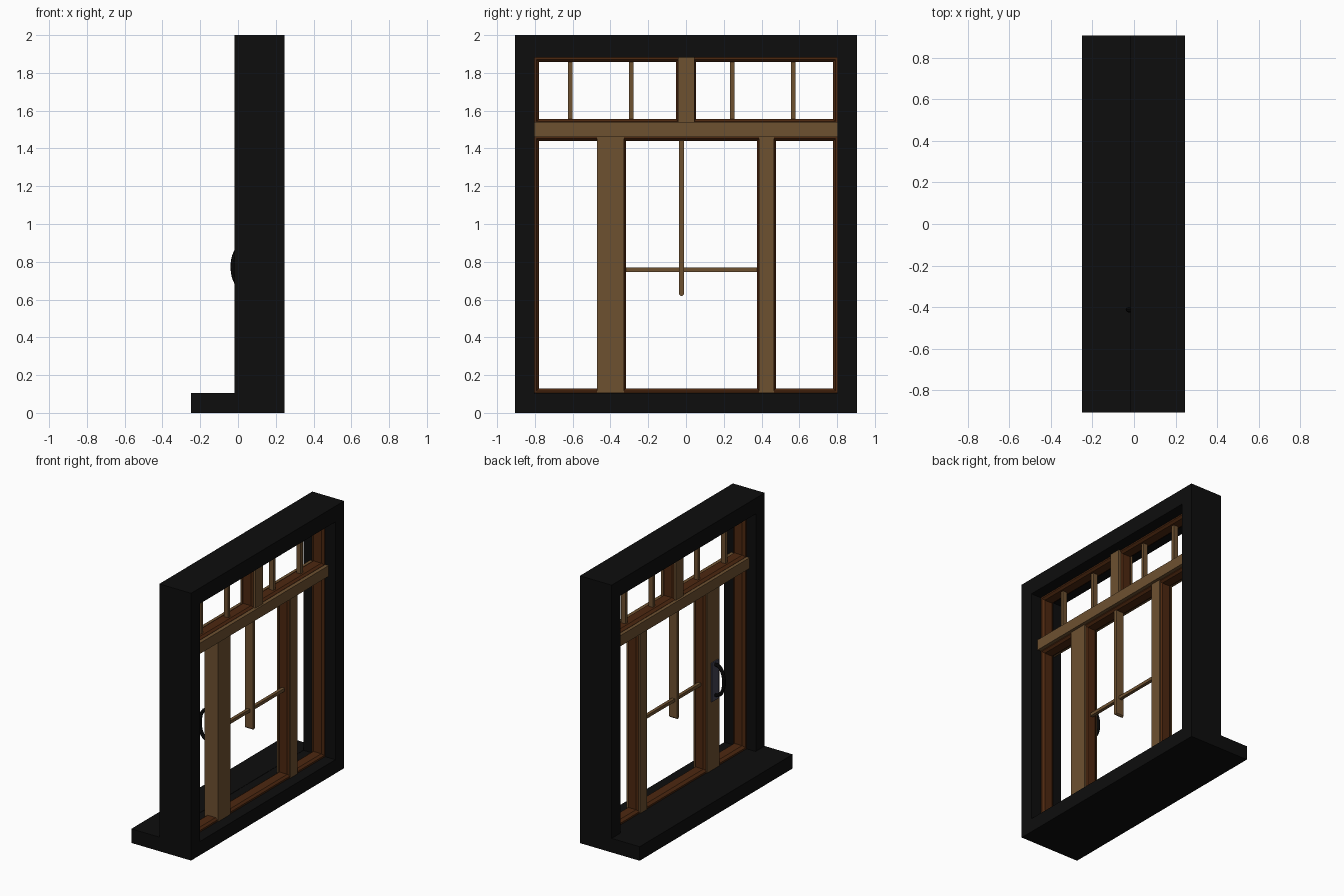
import bpy, bmesh, math

if "Cube" in bpy.data.objects:
    bpy.data.objects.remove(bpy.data.objects["Cube"])


def material(name, rgb):
    m = bpy.data.materials.new(name)
    m.diffuse_color = (*rgb, 1)
    m.use_nodes = True
    m.node_tree.nodes["Principled BSDF"].inputs["Base Color"].default_value = m.diffuse_color
    return m


BLACK = material("black_paint", (0.004, 0.004, 0.004))
WOOD = material("light_wood", (0.155, 0.082, 0.030))
TRIM = material("dark_red_wood", (0.075, 0.021, 0.005))
METAL = material("grey_metal", (0.055, 0.055, 0.085))


def finish(name, bm, mat):
    bmesh.ops.recalc_face_normals(bm, faces=bm.faces)
    me = bpy.data.meshes.new(name)
    bm.to_mesh(me)
    bm.free()
    me.materials.append(mat)
    ob = bpy.data.objects.new(name, me)
    bpy.context.collection.objects.link(ob)
    return ob


def box(name, x, y, z, mat, chamfer_bottom=0):
    bm = bmesh.new()
    bmesh.ops.create_cube(bm, size=1)
    for v in bm.verts:
        v.co = [(r[0] + r[1]) / 2 + c * (r[1] - r[0]) for c, r in zip(v.co, (x, y, z))]
    if chamfer_bottom:
        es = [e for e in bm.edges if all(v.co.z < z[0] + 1e-5 for v in e.verts)
              and abs(e.verts[0].co.y - e.verts[1].co.y) < 1e-5]
        bmesh.ops.bevel(bm, geom=es, offset=chamfer_bottom, segments=1, affect='EDGES')
    return finish(name, bm, mat)


def ring(name, y, z, profile, mat):
    """Mitred rectangular frame; profile is (x, inset) pairs, closed."""
    bm = bmesh.new()
    loops = []
    for x, w in profile:
        a, b, c, d = y[0] + w, y[1] - w, z[0] + w, z[1] - w
        loops.append([bm.verts.new((x, p, q)) for p, q in ((a, c), (b, c), (b, d), (a, d))])
    for i in range(len(loops)):
        p, q = loops[i - 1], loops[i]
        for k in range(4):
            n = (k + 1) % 4
            bm.faces.new((p[k], p[n], q[n], q[k]))
    return finish(name, bm, mat)


# Black outer frame with projecting sill
D = (-0.018, 0.245)
outer = ring("outer_frame", (-0.905, 0.905), (0, 2), [(D[0], 0), (D[1], 0), (D[1], 0.103), (D[0], 0.103)], BLACK)
for v in outer.data.vertices:          # the head is slightly deeper than the jambs
    if 1.8 < v.co.z < 1.95:
        v.co.z = 1.882
box("sill", (-0.25, D[0]), (-0.905, 0.905), (0, 0.105), BLACK)

# Dark moulded sash frames
PROFILE = [(0.06, 0), (0.06, 0.012), (0.08, 0.026), (0.145, 0.026), (0.16, 0.012), (0.16, 0)]
for name, y, z in (("left_sash", (-0.804, -0.442), (0.104, 1.465)),
                   ("centre_sash", (-0.344, 0.401), (0.104, 1.465)),
                   ("right_sash", (0.450, 0.804), (0.104, 1.465)),
                   ("top_left_sash", (-0.804, -0.028), (1.530, 1.884)),
                   ("top_right_sash", (0.028, 0.804), (1.530, 1.884))):
    ring(name, y, z, PROFILE, TRIM)

# Light wood transom, mullion and stiles
box("transom", (0.035, 0.188), (-0.804, 0.804), (1.46, 1.54), WOOD)
box("top_mullion", (0.052, 0.175), (-0.042, 0.046), (1.53, 1.882), WOOD)
box("handle_stile", (0.054, 0.166), (-0.472, -0.328), (0.104, 1.47), WOOD)
box("right_stile", (0.054, 0.166), (0.386, 0.467), (0.104, 1.47), WOOD)

# Glazing bars
for i, y in enumerate((-0.612, -0.290, 0.245, 0.568)):
    box(f"top_glazing_bar_{i}", (0.095, 0.13), (y - 0.012, y + 0.012), (1.55, 1.862), WOOD)
box("centre_vertical_bar", (0.083, 0.148), (-0.036, -0.011), (0.618, 1.445), WOOD, 0.009)
box("centre_cross_bar", (0.100, 0.124), (-0.322, 0.38), (0.746, 0.769), WOOD)

# Handle plate and curved grip on the sill side
box("handle_plate", (0.045, 0.056), (-0.452, -0.372), (0.62, 0.91), METAL)
cu = bpy.data.curves.new("handle_grip", 'CURVE')
cu.dimensions = '3D'
cu.bevel_depth = 0.013
cu.bevel_resolution = 2
cu.use_fill_caps = True
sp = cu.splines.new('POLY')
N = 12
sp.points.add(N)
for i, p in enumerate(sp.points):
    t = math.pi * i / N
    p.co = (0.05 - 0.077 * math.sin(t) ** 0.8 if 0 < i < N else 0.05, -0.412,
            0.773 - 0.115 * math.cos(t), 1)
grip = bpy.data.objects.new("handle_grip", cu)
bpy.context.collection.objects.link(grip)
cu.materials.append(BLACK)
bpy.context.view_layer.objects.active = grip
grip.select_set(True)
bpy.ops.object.convert(target='MESH')
bpy.ops.object.shade_smooth_by_angle()
